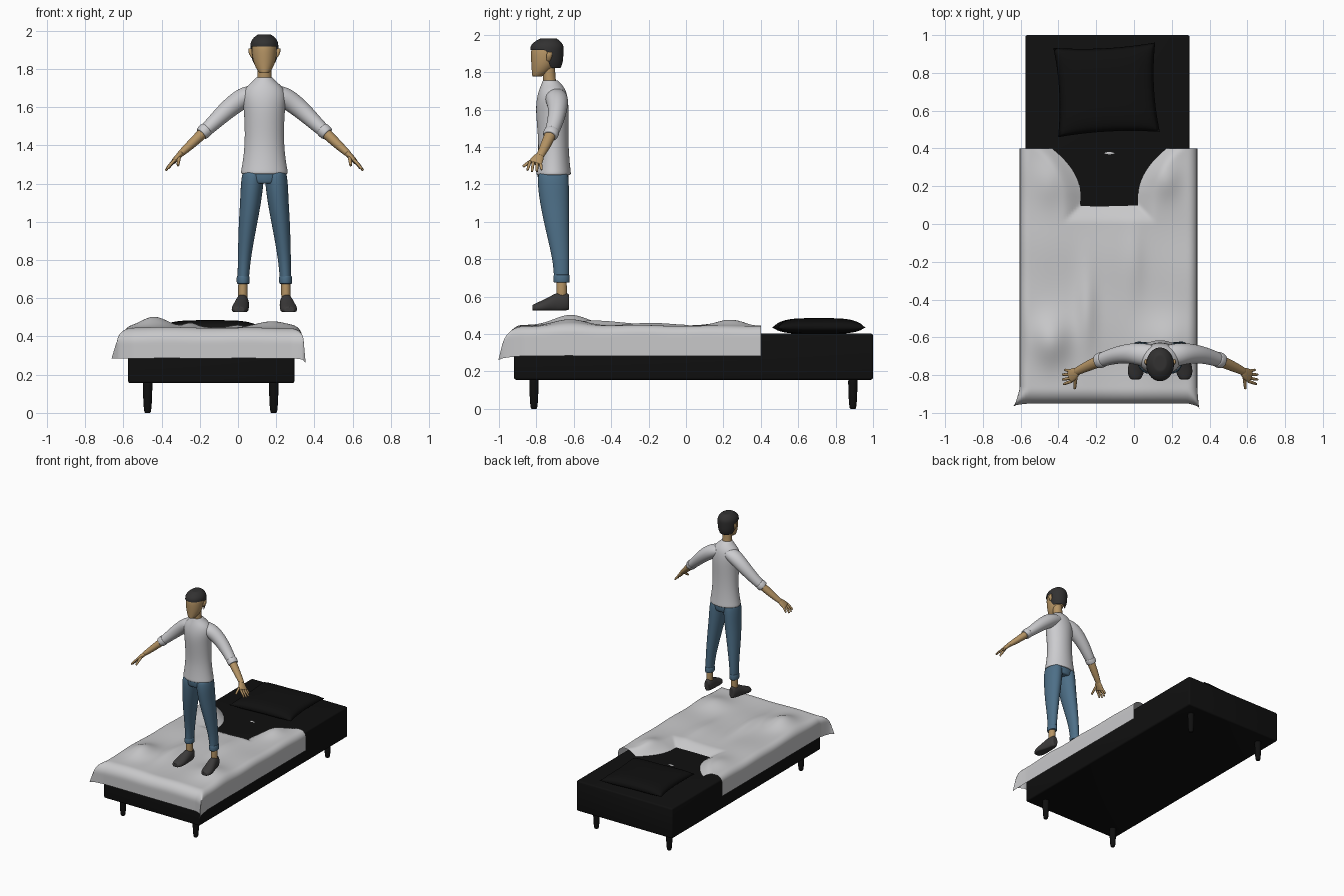
import bpy, bmesh, math
from mathutils import Vector, Matrix

if "Cube" in bpy.data.objects:
    bpy.data.objects.remove(bpy.data.objects["Cube"])

X, Y, Z = Vector((1, 0, 0)), Vector((0, 1, 0)), Vector((0, 0, 1))
CX = 0.138  # centre line of the standing figure


def material(name, rgb):
    m = bpy.data.materials.new(name)
    m.diffuse_color = (*rgb, 1)
    m.use_nodes = True
    m.node_tree.nodes["Principled BSDF"].inputs["Base Color"].default_value = m.diffuse_color
    return m


BLACK = material("bed black", (0.005, 0.005, 0.005))
CLOTH = material("blanket grey", (0.58, 0.58, 0.59))
SHIRT = material("shirt grey", (0.60, 0.60, 0.62))
DENIM = material("denim blue", (0.075, 0.16, 0.245))
SKIN = material("skin tan", (0.47, 0.30, 0.13))
HAIR = material("hair dark", (0.032, 0.031, 0.031))
SHOE = material("shoe dark", (0.045, 0.043, 0.043))


def finish(bm, name, mat, subsurf=0, angle=180):
    bmesh.ops.recalc_face_normals(bm, faces=bm.faces)
    me = bpy.data.meshes.new(name)
    bm.to_mesh(me)
    bm.free()
    me.materials.append(mat)
    ob = bpy.data.objects.new(name, me)
    bpy.context.collection.objects.link(ob)
    bpy.context.view_layer.objects.active = ob
    bpy.ops.object.select_all(action='DESELECT')
    ob.select_set(True)
    bpy.ops.object.shade_smooth_by_angle(angle=math.radians(angle))
    if subsurf:
        mod = ob.modifiers.new("smooth", 'SUBSURF')
        mod.levels = mod.render_levels = subsurf
    return ob


def loft(name, rings, mat, axis=None, ref=Y, n=16, keep=None, floor=None, sub=2):
    """Skin elliptical rings (x, y, z, radius across, radius along ref)."""
    bm = bmesh.new()
    pts = [Vector(r[:3]) for r in rings]
    loops = []
    for i, r in enumerate(rings):
        t = axis or (pts[min(i + 1, len(pts) - 1)] - pts[max(i - 1, 0)]).normalized()
        a = t.cross(ref).normalized()
        b = a.cross(t)
        scales = [1]
        if i == 0:
            scales = [0.85, 1]
        elif i == len(rings) - 1:
            scales = [1, 0.85]
        for s in scales:
            loop = []
            for k in range(n):
                w = math.tau * k / n
                p = pts[i] + s * (a * r[3] * math.cos(w) + b * r[4] * math.sin(w))
                if floor is not None:
                    p.z = max(p.z, floor)
                loop.append(bm.verts.new(p))
            loops.append(loop)
    for p, q in zip(loops, loops[1:]):
        for k in range(n):
            bm.faces.new((p[k], p[(k + 1) % n], q[(k + 1) % n], q[k]))
    bm.faces.new(loops[0])
    bm.faces.new(loops[-1])
    bmesh.ops.recalc_face_normals(bm, faces=bm.faces)
    if keep:
        cut = [f for f in bm.faces if not keep(f.calc_center_median())]
        bmesh.ops.delete(bm, geom=cut, context='FACES')
    return finish(bm, name, mat, sub)


def smooth(t):
    t = max(0, min(1, t))
    return t * t * (3 - 2 * t)


# --- Bed frame and legs
bm = bmesh.new()
bmesh.ops.create_cube(bm, size=1, matrix=Matrix.Translation((-0.14, 0.04, 0.279))
                      @ Matrix.Diagonal((0.87, 1.92, 0.247, 1)))
bmesh.ops.bevel(bm, geom=bm.edges[:], offset=0.012, segments=3, affect='EDGES', profile=0.5)
finish(bm, "bed_base", BLACK, angle=40)
for x in (-0.473, 0.187):
    for y in (-0.813, 0.892):
        loft("bed_leg", [(x, y, 0, .015, .015), (x, y, 0.015, .022, .022),
                         (x, y, 0.17, .027, .027)], BLACK, axis=Z, sub=1)

# --- Pillow: puffed grid with pinched sides
bm = bmesh.new()
rot = Matrix.Rotation(math.radians(3), 3, 'Z')
N = 28
for side in (1, -1):
    grid = []
    for i in range(N + 1):
        for j in range(N + 1):
            u, v = 2 * i / N - 1, 2 * j / N - 1
            p = rot @ Vector((0.27 * u * (1 - 0.07 * (1 - v * v)), 0.237 * v * (1 - 0.07 * (1 - u * u)), 0))
            h = ((1 - u ** 4) * (1 - v ** 4)) ** 0.5
            grid.append(bm.verts.new((p.x - 0.145, p.y + 0.71, 0.443 - 0.008 * (1 - h) + side * 0.042 * h)))
    for i in range(N):
        for j in range(N):
            a = i * (N + 1) + j
            bm.faces.new((grid[a], grid[a + 1], grid[a + N + 2], grid[a + N + 1]))
bmesh.ops.remove_doubles(bm, verts=bm.verts[:], dist=0.0005)
finish(bm, "pillow", BLACK)


# --- Blanket: sheet hanging over three sides, sinking into the bed near the head
def hang(d, r):
    if d <= 0:
        return 0, 0
    w = min(d / r, math.pi / 2)
    return r * math.sin(w), r * (1 - math.cos(w)) + max(0, d - r * math.pi / 2)


BUMPS = ((-0.44, -0.62, .06, .10, .13), (0.17, 0.24, .03, .07, .10), (-0.45, 0.22, .02, .08, .12),
         (-0.25, -0.45, .025, .05, .22), (0.18, -0.62, .03, .12, .12), (0.0, -0.2, .012, .05, .2))


def top(x, y):
    w = 0.15 + 0.15 * (max(0, y - 0.15) / 0.25) ** 2
    dip = smooth((min(w - abs(x + 0.13), y - 0.1) + 0.1) / 0.16)
    b = sum(h * math.exp(-((x - bx) / sx) ** 2 - ((y - by) / sy) ** 2) for bx, by, h, sx, sy in BUMPS)
    ripple = 0.004 * math.sin(9 * x + 5 * y) * math.sin(11 * y - 6 * x)
    island = 0.032 * math.exp(-((x + 0.13) / 0.05) ** 2 - ((y - 0.375) / 0.014) ** 2)
    return 0.445 - 0.066 * dip + (b + ripple) * (1 - dip) + island


bm = bmesh.new()
NX, NY, R, RF = 90, 116, 0.05, 0.08
half, reach = 0.42, 0.19
rows = []
for j in range(NY + 1):
    b = 0.40 - j / NY * (1.27 + 0.205)
    row = []
    for i in range(NX + 1):
        a = (2 * i / NX - 1) * (half + reach)
        s = math.copysign(1, a)
        ox, dx = hang(abs(a) - half, R)
        oy, dy = hang(-0.87 - b, RF)
        x = -0.135 + s * (min(abs(a), half) + ox)
        y = max(b, -0.87) - oy
        z = top(x, y) - max(dx, dy)
        # corners flare outwards, side hems settle at one height
        m = min(max(0, abs(a) - half), max(0, -0.87 - b))
        x += s * m * (0.30 if s < 0 else 0.10)
        y -= m * (0.14 if s < 0 else 0.28)
        hem = smooth((max(dx, dy) - 0.05) / 0.1)
        z += hem * (0.445 - top(x, y)) * 0.9
        row.append(bm.verts.new((x, y, z - (0.02 * m / reach if s > 0 else 0))))
    rows.append(row)
for p, q in zip(rows, rows[1:]):
    for i in range(NX):
        bm.faces.new((p[i], q[i], q[i + 1], p[i + 1]))
finish(bm, "blanket", CLOTH)

# --- Head, neck and hair
loft("head", [(CX, -.795, 1.778, .025, .028), (CX, -.778, 1.798, .042, .047), (CX, -.762, 1.835, .059, .066),
              (CX, -.752, 1.88, .067, .079), (CX, -.748, 1.925, .067, .083), (CX, -.745, 1.955, .05, .065)],
     SKIN, axis=Z)
loft("neck", [(CX, -.72, 1.71, .042, .038), (CX, -.732, 1.76, .037, .034), (CX, -.735, 1.84, .037, .036)],
     SKIN, axis=Z)
loft("hair", [(CX, -.722, 1.822, .05, .052), (CX, -.735, 1.85, .066, .077), (CX, -.742, 1.885, .073, .087),
              (CX, -.743, 1.918, .074, .090), (CX, -.743, 1.94, .073, .090), (CX, -.74, 1.962, .06, .074),
              (CX, -.735, 1.98, .036, .046)], HAIR, axis=Z, n=24,
     keep=lambda c: c.z > 1.917 or (c.y > -0.735 and c.z > 1.823))

# --- Torso and hips
loft("shirt", [(CX, -.726, 1.757, .043, .040), (CX, -.718, 1.735, .060, .056), (CX, -.714, 1.70, .105, .075),
               (CX, -.715, 1.65, .118, .086), (CX, -.715, 1.59, .109, .089), (CX, -.712, 1.50, .104, .084),
               (CX, -.708, 1.40, .104, .081), (CX, -.708, 1.31, .115, .088), (CX, -.708, 1.27, .123, .093),
               (CX, -.708, 1.25, .126, .095)], SHIRT, axis=Z, n=20)
loft("trouser_hips", [(CX, -.71, 1.30, .112, .082), (CX, -.71, 1.24, .122, .087), (CX, -.71, 1.20, .10, .08)],
     DENIM, axis=Z)

# --- Paired parts, built on both sides of the centre line
for s, side in ((-1, "left"), (1, "right")):
    def at(d, *rest):
        return (CX + s * d, *rest)

    loft(side + "_ear", [at(.062, -.735, 1.86, .008, .010), at(.074, -.732, 1.885, .012, .018),
                         at(.074, -.728, 1.908, .010, .014)], SKIN, axis=Z, n=10)
    loft(side + "_sleeve", [at(.04, -.70, 1.675, .045, .06), at(.10, -.69, 1.655, .056, .062),
                            at(.15, -.685, 1.622, .054, .055), at(.21, -.69, 1.572, .048, .048),
                            at(.27, -.705, 1.513, .040, .042), at(.325, -.725, 1.463, .034, .037)], SHIRT)
    loft(side + "_sleeve_cuff", [at(.302, -.716, 1.485, .038, .042), at(.312, -.720, 1.476, .040, .043),
                                 at(.330, -.727, 1.459, .037, .041)], SHIRT)
    loft(side + "_forearm", [at(.29, -.712, 1.495, .030, .032), at(.35, -.738, 1.437, .028, .031),
                             at(.40, -.76, 1.39, .023, .026), at(.445, -.782, 1.35, .017, .021)], SKIN)
    loft(side + "_palm", [at(.435, -.778, 1.358, .016, .021), at(.455, -.793, 1.338, .016, .034),
                          at(.478, -.807, 1.312, .013, .037)], SKIN)
    for y0, y1, d, z in ((-.779, -.772, .503, 1.278), (-.797, -.797, .516, 1.268),
                         (-.815, -.824, .516, 1.268), (-.833, -.848, .510, 1.276)):
        loft(side + "_finger", [at(.467, y0, 1.325, .009, .009), at((.467 + d) / 2 + .004, (y0 + y1) / 2, 1.30, .009, .009),
                                at(d, y1, z, .007, .007)], SKIN, n=8, sub=1)
    loft(side + "_thumb", [at(.445, -.80, 1.345, .011, .011), at(.449, -.84, 1.318, .010, .010),
                           at(.452, -.872, 1.295, .008, .008)], SKIN, ref=X, n=8, sub=1)
    loft(side + "_trouser_leg", [at(.058, -.71, 1.26, .058, .082), at(.064, -.71, 1.20, .061, .086),
                                 at(.072, -.703, 1.10, .056, .079), at(.085, -.693, 1.0, .050, .069),
                                 at(.098, -.678, .88, .040, .055), at(.107, -.667, .78, .033, .044),
                                 at(.111, -.665, .685, .030, .041)], DENIM, axis=Z)
    loft(side + "_trouser_cuff", [at(.111, -.665, .718, .033, .043), at(.111, -.665, .70, .036, .045),
                                  at(.111, -.665, .675, .034, .044)], DENIM, axis=Z)
    loft(side + "_ankle", [at(.112, -.665, .70, .025, .028), at(.113, -.665, .60, .026, .029)], SKIN, axis=Z)
    loft(side + "_shoe", [at(.112, -.626, .57, .022, .044), at(.113, -.645, .57, .032, .055),
                          at(.116, -.69, .567, .037, .057), at(.121, -.725, .556, .041, .047),
                          at(.127, -.765, .545, .046, .037), at(.130, -.80, .540, .042, .027),
                          at(.130, -.822, .538, .026, .018)], SHOE, axis=Y, ref=Z, floor=0.527)
